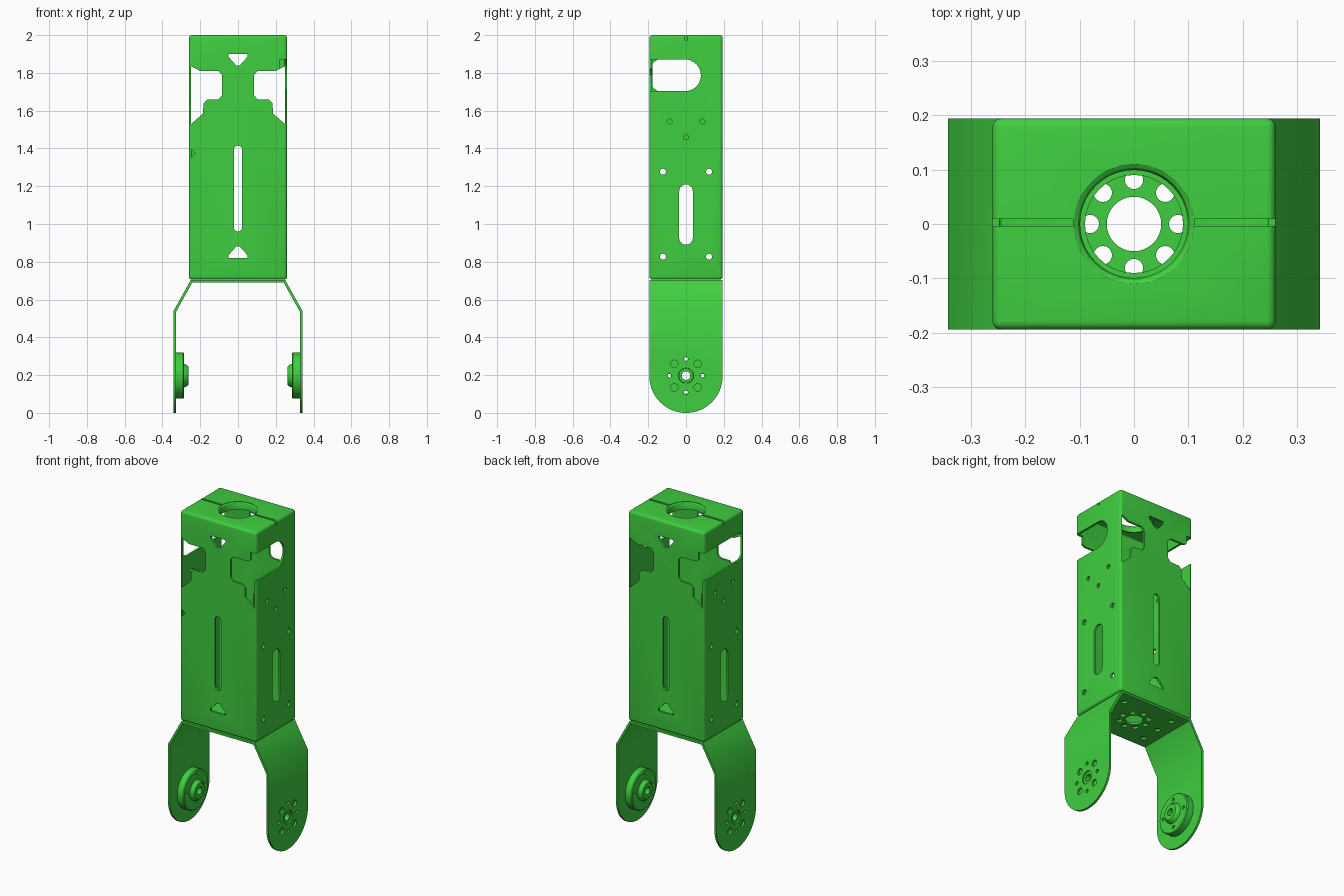
import bpy, bmesh
from math import sin, cos, pi, radians

if "Cube" in bpy.data.objects:
    bpy.data.objects.remove(bpy.data.objects["Cube"])

green = bpy.data.materials.new("green_metal")
green.diffuse_color = (0.05, 0.62, 0.05, 1)
green.use_nodes = True
green.node_tree.nodes["Principled BSDF"].inputs["Base Color"].default_value = green.diffuse_color


def obj_from(bm, name):
    bmesh.ops.recalc_face_normals(bm, faces=bm.faces[:])
    me = bpy.data.meshes.new(name)
    bm.to_mesh(me)
    bm.free()
    me.materials.append(green)
    ob = bpy.data.objects.new(name, me)
    bpy.context.collection.objects.link(ob)
    return ob


def prism(name, pts, axis, a, b):
    """Extrude a 2D outline along one axis between a and b."""
    put = {'x': lambda p, t: (t, p[0], p[1]),
           'y': lambda p, t: (p[0], t, p[1]),
           'z': lambda p, t: (p[0], p[1], t)}[axis]
    bm = bmesh.new()
    lo = [bm.verts.new(put(p, a)) for p in pts]
    hi = [bm.verts.new(put(p, b)) for p in pts]
    bm.faces.new(lo)
    bm.faces.new(hi)
    n = len(pts)
    for i in range(n):
        bm.faces.new((lo[i], lo[(i + 1) % n], hi[(i + 1) % n], hi[i]))
    return obj_from(bm, name)


def box(name, x, y, z, bevel=0.0):
    bm = bmesh.new()
    bmesh.ops.create_cube(bm, size=1)
    for v in bm.verts:
        v.co = [lim[0] + (c + 0.5) * (lim[1] - lim[0]) for c, lim in zip(v.co, (x, y, z))]
    if bevel:
        bmesh.ops.bevel(bm, geom=bm.edges[:], offset=bevel, segments=4, profile=0.5, affect='EDGES')
    return obj_from(bm, name)


def arc(u, v, r, a0, a1, n):
    return [(u + r * cos(radians(a0 + (a1 - a0) * i / n)),
             v + r * sin(radians(a0 + (a1 - a0) * i / n))) for i in range(n + 1)]


def circle(u, v, r, n=20):
    return arc(u, v, r, 0, 360, n)[:-1]


def slot(u, v0, v1, r):
    return arc(u, v1 - r, r, 0, 180, 10) + arc(u, v0 + r, r, 180, 360, 10)


def cut(ob, tool, op='DIFFERENCE'):
    m = ob.modifiers.new("cut", 'BOOLEAN')
    m.operation, m.object, m.solver = op, tool, 'EXACT'
    bpy.context.view_layer.objects.active = ob
    bpy.ops.object.modifier_apply(modifier=m.name)
    bpy.data.objects.remove(tool)


def cut_shape(ob, pts, axis, a, b):
    cut(ob, prism("cutter", pts, axis, a, b))


def finish(ob):
    bpy.ops.object.select_all(action='DESELECT')
    ob.select_set(True)
    bpy.context.view_layer.objects.active = ob
    bpy.ops.object.shade_smooth_by_angle(angle=radians(30))


# Hollow sheet-metal body
body = box("body_shell", (-0.26, 0.26), (-0.194, 0.194), (0.706, 2.0), 0.016)
cut(body, box("hollow", (-0.247, 0.247), (-0.181, 0.181), (0.719, 1.987), 0.006))

# Slot and triangles through front and back
cut_shape(body, slot(0, 0.96, 1.415, 0.022), 'y', -0.3, 0.3)
cut_shape(body, [(-0.05, 1.9), (-0.05, 1.885), (-0.01, 1.84), (0.01, 1.84), (0.05, 1.885), (0.05, 1.9)], 'y', -0.3, 0.3)
cut_shape(body, [(-0.05, 0.82), (-0.05, 0.835), (-0.01, 0.88), (0.01, 0.88), (0.05, 0.835), (0.05, 0.82)], 'y', -0.3, 0.3)

# Shoulder cutouts beside the neck
shoulder = [(0.248, 1.835), (0.2, 1.81), (0.105, 1.81), (0.086, 1.79), (0.086, 1.68), (0.103, 1.66),
            (0.165, 1.658), (0.183, 1.64), (0.185, 1.585), (0.248, 1.53)]
for s in (-1, 1):
    cut_shape(body, [(s * x, z) for x, z in shoulder], 'y', -0.3, 0.3)

# Side windows open to one edge, and a small corner relief
cut_shape(body, [(-0.3, 1.703), (-0.005, 1.703)] + arc(-0.005, 1.787, 0.084, -80, 80, 12)
          + [(-0.005, 1.871), (-0.3, 1.871)], 'x', 0.22, 0.3)
cut_shape(body, [(0.3, 1.871), (-0.15, 1.871), (-0.177, 1.85), (-0.177, 1.725), (-0.15, 1.703), (0.3, 1.703)],
          'x', -0.3, -0.22)
cut_shape(body, [(-0.246, 1.35), (-0.228, 1.375), (-0.246, 1.395)], 'y', -0.3, -0.15)

# Side slots and screw holes
cut_shape(body, slot(0, 0.89, 1.21, 0.036), 'x', -0.3, 0.3)
for y in (-0.122, 0.122):
    for z in (0.827, 1.277):
        cut_shape(body, circle(y, z, 0.016), 'x', -0.3, 0.3)
for s, dz in ((1, 0), (-1, 0.05)):
    for y, z in ((-0.087, 1.543), (0.087, 1.543), (0, 1.46)):
        cut_shape(body, circle(y, z + dz, 0.013, 14), 'x', *sorted((s * 0.2, s * 0.3)))

# Top collar hole, split line and opening in the floor
cut_shape(body, circle(0, 0, 0.11, 48), 'z', 1.9, 2.1)
cut(body, box("split", (-0.3, 0.3), (-0.004, 0.009), (1.975, 2.1)))
cut_shape(body, circle(0, 0, 0.09, 40), 'z', 0.6, 0.8)

# Rolled lip around the collar hole
bm = bmesh.new()
lip = [(0.112, 1.999), (0.103, 1.993), (0.099, 1.984), (0.099, 1.955), (0.108, 1.955), (0.112, 1.975)]
rings = [[bm.verts.new((r * cos(2 * pi * i / 48), r * sin(2 * pi * i / 48), z)) for r, z in lip] for i in range(48)]
for i in range(48):
    for j in range(len(lip)):
        k = (j + 1) % len(lip)
        bm.faces.new((rings[i][j], rings[i][k], rings[(i + 1) % 48][k], rings[(i + 1) % 48][j]))
collar = obj_from(bm, "collar_lip")

# Fork: folded strip with rounded ends
outer = [(0.25, 0.704), (0.342, 0.538), (0.342, 0.0)]
inner = [(0.329, 0.0), (0.329, 0.533), (0.241, 0.691)]
half = outer + inner
fork = prism("fork_bracket", half + [(-x, z) for x, z in reversed(half)], 'y', -0.194, 0.194)
cut(fork, prism("rounding", arc(0, 0.194, 0.194, 180, 360, 40) + [(0.194, 0.8), (-0.194, 0.8)], 'x', -0.5, 0.5),
    'INTERSECT')

# Fork plate holes
cut_shape(fork, circle(0, 0, 0.05, 32), 'z', 0.65, 0.75)
for i in range(8):
    a = pi * i / 4
    cut_shape(fork, circle(0.081 * cos(a), 0.081 * sin(a), 0.017, 16), 'z', 0.65, 0.75)
for x in (-0.17, 0.17):
    for y in (-0.12, 0, 0.12):
        cut_shape(fork, circle(x, y, 0.017, 16), 'z', 0.65, 0.75)

# Fork arm holes
HZ = 0.197
cut_shape(fork, circle(0, HZ, 0.04, 24), 'x', -0.4, 0.4)
for i in range(8):
    a = pi * i / 4
    r = 0.011 if i % 2 == 0 else 0.02
    cut_shape(fork, circle(0.088 * cos(a), HZ + 0.088 * sin(a), r, 16), 'x', -0.4, 0.4)

# Pivot hubs inside the arms
hub_profile = [(0.33, 0.122), (0.29, 0.122), (0.285, 0.117), (0.285, 0.062), (0.272, 0.058), (0.262, 0.048),
               (0.262, 0.022), (0.335, 0.022), (0.335, 0.038), (0.33, 0.042)]
hubs = []
for s, side in ((-1, "left"), (1, "right")):
    bm = bmesh.new()
    N = 40
    rings = [[bm.verts.new((s * x, r * cos(2 * pi * i / N), HZ + r * sin(2 * pi * i / N))) for x, r in hub_profile]
             for i in range(N)]
    for i in range(N):
        for j in range(len(hub_profile)):
            k = (j + 1) % len(hub_profile)
            bm.faces.new((rings[i][j], rings[i][k], rings[(i + 1) % N][k], rings[(i + 1) % N][j]))
    hub = obj_from(bm, side + "_pivot_hub")
    for i in range(4):
        a = pi * i / 2
        cut_shape(hub, circle(0.088 * cos(a), HZ + 0.088 * sin(a), 0.01, 14), 'x', -0.4, 0.4)
    hubs.append(hub)

for ob in [body, collar, fork] + hubs:
    finish(ob)
